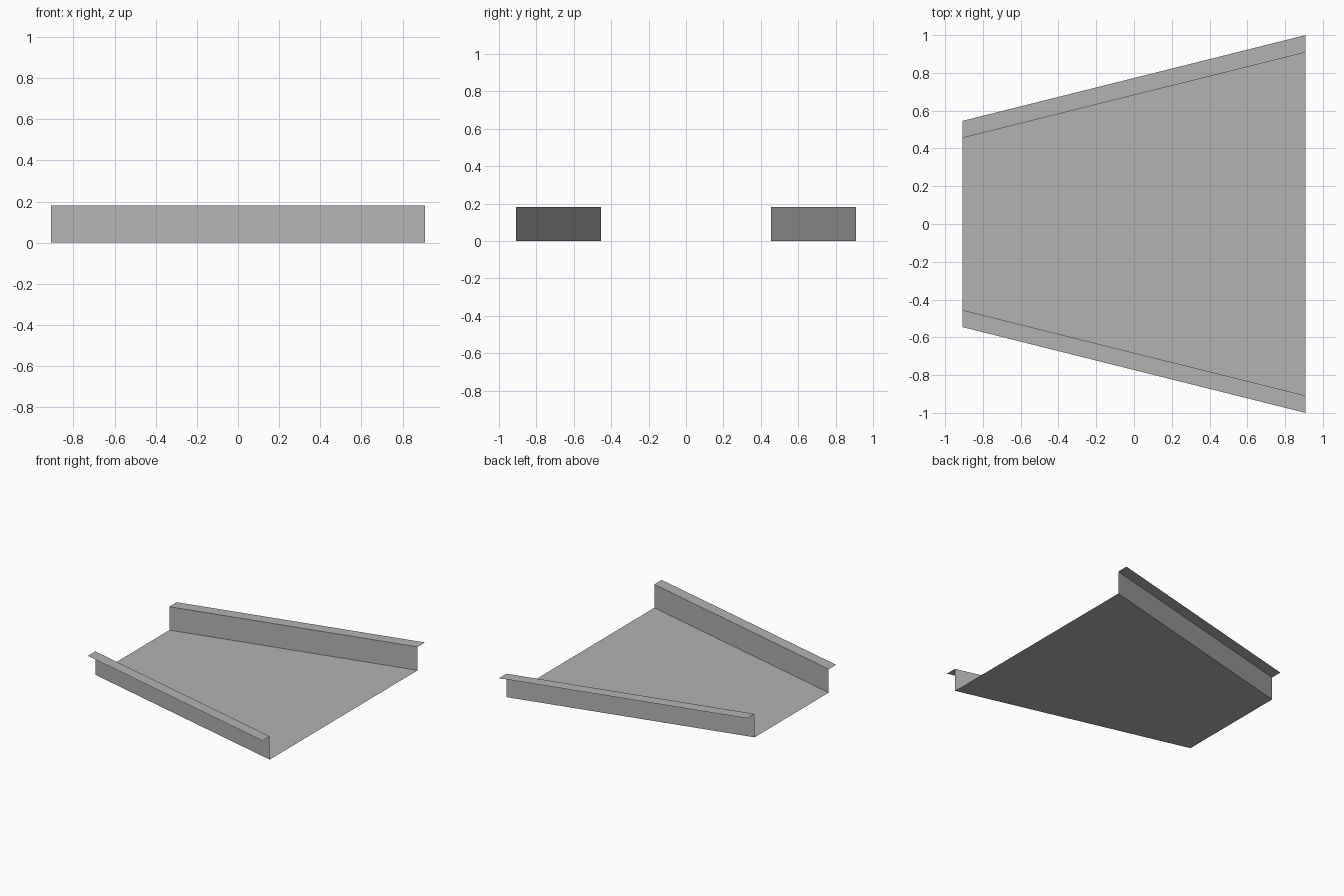
import bpy

cube = bpy.data.objects.get("Cube")
if cube:
    bpy.data.objects.remove(cube, do_unlink=True)

HALF_LENGTH = 0.909
NARROW, WIDE = 0.455, 0.909   # half widths of the floor at each end
LIP = 0.091                   # width of the outward flange
HEIGHT = 0.182

steel = bpy.data.materials.new("plain grey metal")
steel.use_nodes = True
grey = (0.45, 0.45, 0.45, 1)
steel.diffuse_color = grey
steel.node_tree.nodes["Principled BSDF"].inputs["Base Color"].default_value = grey


def tapered_strip(name, start, end):
    """Flat sheet between two rails, each given as (side, outward offset, height)."""
    def rail(side, offset, z):
        return [(-HALF_LENGTH, side * (NARROW + offset), z),
                (HALF_LENGTH, side * (WIDE + offset), z)]
    a, b = rail(*start), rail(*end)
    mesh = bpy.data.meshes.new(name)
    mesh.from_pydata(a + b, [], [(0, 1, 3, 2)])
    mesh.materials.append(steel)
    obj = bpy.data.objects.new(name, mesh)
    bpy.context.collection.objects.link(obj)
    return obj


# Tapering tray floor
tapered_strip("floor_panel", (-1, 0, 0), (1, 0, 0))

# Upright walls with outward flanges, front and back
for label, side in (("front", -1), ("back", 1)):
    rails = [(side, 0, 0), (side, 0, HEIGHT), (side, LIP, HEIGHT)]
    if side < 0:
        tapered_strip(label + "_wall", rails[1], rails[0])
        tapered_strip(label + "_flange", rails[2], rails[1])
    else:
        tapered_strip(label + "_wall", rails[0], rails[1])
        tapered_strip(label + "_flange", rails[1], rails[2])
